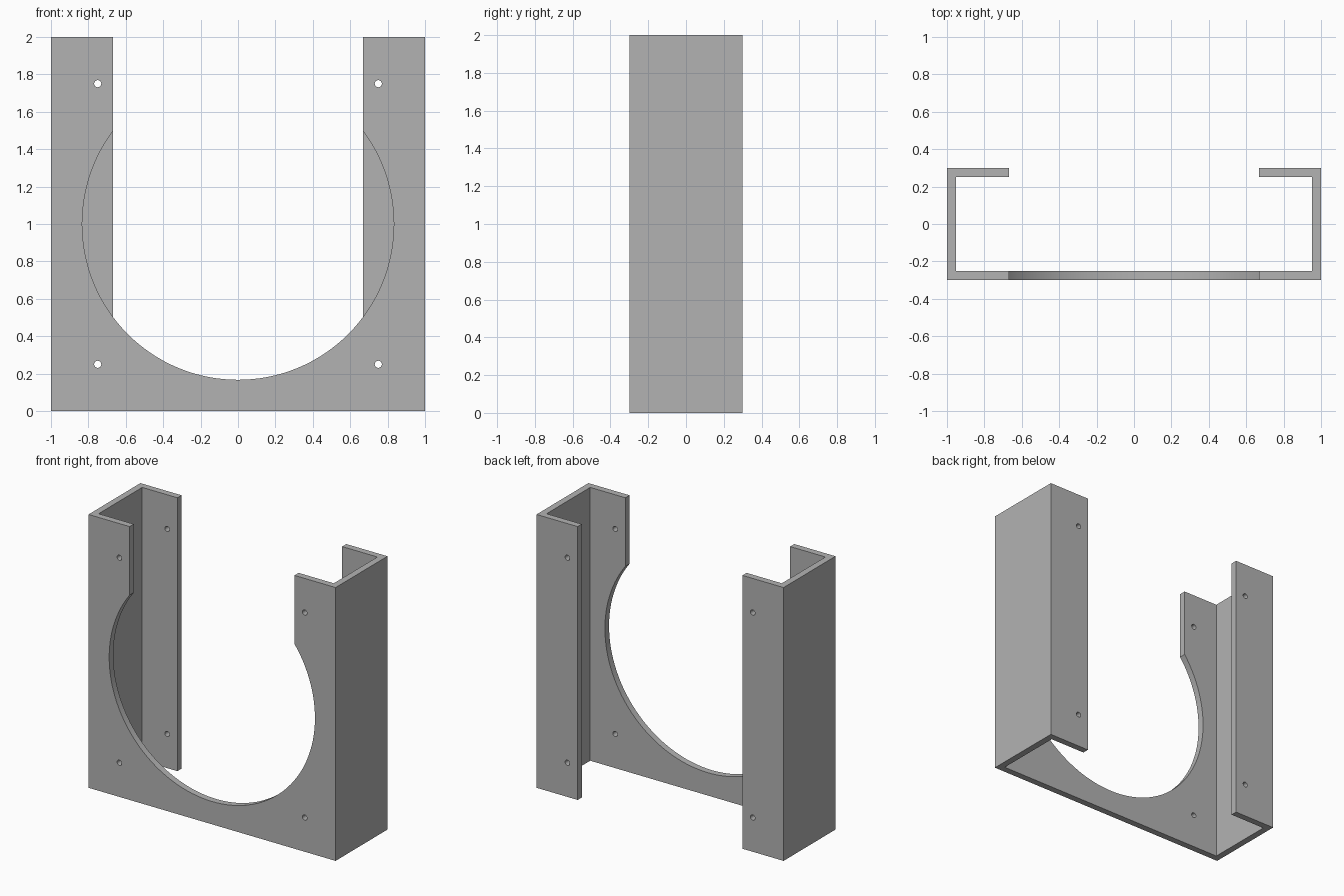
import bpy, bmesh, math
from mathutils import Matrix

if "Cube" in bpy.data.objects:
    bpy.data.objects.remove(bpy.data.objects["Cube"])

W, D, H, T = 1.0, 0.3, 2.0, 0.048   # half width, half depth, height, wall
SLOT, BORE_R, HOLE_R = 0.667, 0.833, 0.019

grey = bpy.data.materials.new("grey")
grey.diffuse_color = (0.45, 0.45, 0.45, 1)
grey.use_nodes = True
grey.node_tree.nodes["Principled BSDF"].inputs["Base Color"].default_value = grey.diffuse_color


def make(name, bm):
    bmesh.ops.recalc_face_normals(bm, faces=bm.faces)
    me = bpy.data.meshes.new(name)
    bm.to_mesh(me)
    bm.free()
    me.materials.append(grey)
    ob = bpy.data.objects.new(name, me)
    bpy.context.collection.objects.link(ob)
    return ob


def cylinder_y(name, x, z, r, y0, y1, n):
    bm = bmesh.new()
    m = Matrix.Translation((x, (y0 + y1) / 2, z)) @ Matrix.Rotation(math.pi / 2, 4, 'X')
    bmesh.ops.create_cone(bm, cap_ends=True, segments=n, radius1=r, radius2=r,
                          depth=y1 - y0, matrix=m)
    return make(name, bm)


# Bracket: C-shaped plan with front plate, side walls and back flanges
half = [(SLOT, D), (W, D), (W, -D)]
inner = [(W - T, -D + T), (W - T, D - T), (SLOT, D - T)]
plan = half + [(-x, y) for x, y in reversed(half)]
plan += [(-x, y) for x, y in reversed(inner)] + inner
bm = bmesh.new()
face = bm.faces.new([bm.verts.new((x, y, 0)) for x, y in plan])
ext = bmesh.ops.extrude_face_region(bm, geom=[face])
bmesh.ops.translate(bm, vec=(0, 0, H),
                    verts=[v for v in ext["geom"] if isinstance(v, bmesh.types.BMVert)])
bracket = make("bracket", bm)

# Round opening and the slot above it, front plate only
cutters = [cylinder_y("bore_cutter", 0, 1, BORE_R, -0.5, 0, 128)]
bm = bmesh.new()
bmesh.ops.create_cube(bm, size=1, matrix=Matrix.Translation((0, -0.25, 1.75))
                      @ Matrix.Diagonal((2 * SLOT, 0.5, 1.5, 1)))
cutters.append(make("slot_cutter", bm))

# Screw holes through front plate and back flanges
for x in (-0.75, 0.75):
    for z in (0.25, 1.75):
        cutters.append(cylinder_y("screw_hole_cutter", x, z, HOLE_R, -0.5, 0.5, 24))

for c in cutters:
    mod = bracket.modifiers.new(c.name, 'BOOLEAN')
    mod.operation, mod.solver, mod.object = 'DIFFERENCE', 'EXACT', c

# Apply the cuts, then remove the cutters
dg = bpy.context.evaluated_depsgraph_get()
mesh = bpy.data.meshes.new_from_object(bracket.evaluated_get(dg))
bracket.modifiers.clear()
bracket.data = mesh
for c in cutters:
    bpy.data.objects.remove(c)

bpy.context.view_layer.objects.active = bracket
bracket.select_set(True)
bpy.ops.object.shade_smooth_by_angle(angle=math.radians(30))
